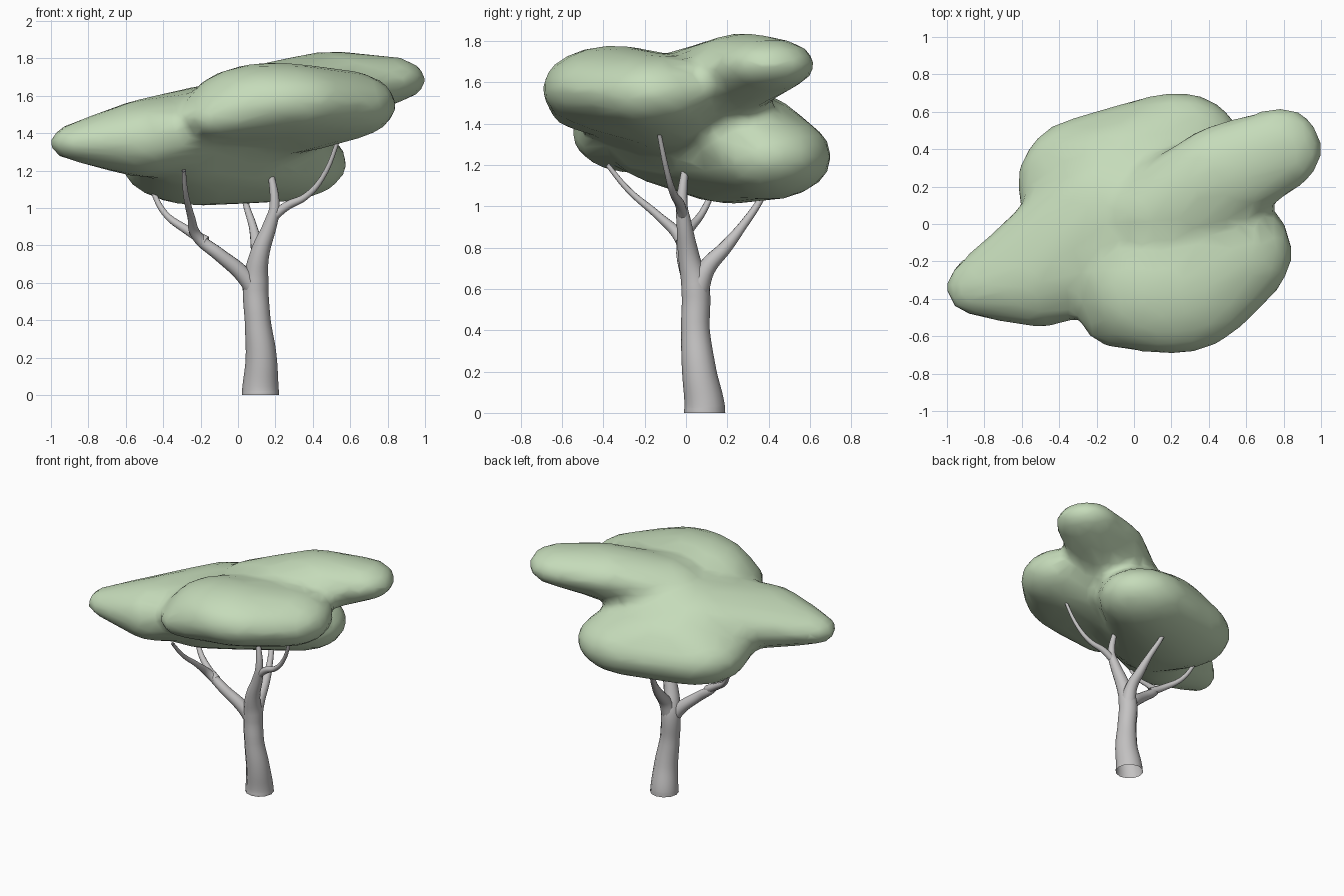
import bpy, bmesh
from mathutils import Vector

cube = bpy.data.objects.get("Cube")
if cube:
    bpy.data.objects.remove(cube, do_unlink=True)


def material(name, colour):
    m = bpy.data.materials.new(name)
    m.use_nodes = True
    m.diffuse_color = colour
    bsdf = next(n for n in m.node_tree.nodes if n.type == 'BSDF_PRINCIPLED')
    bsdf.inputs["Base Color"].default_value = colour
    bsdf.inputs["Roughness"].default_value = 0.8
    return m


leaf_green = material("leaf green", (0.56, 0.71, 0.49, 1))
bark_grey = material("bark grey", (0.55, 0.54, 0.54, 1))


def limb(name, points):
    """Tapered round limb through (x, y, z, radius) points."""
    curve = bpy.data.curves.new(name, 'CURVE')
    curve.dimensions = '3D'
    curve.bevel_depth = 1.0
    curve.bevel_resolution = 4
    curve.resolution_u = 6
    spline = curve.splines.new('BEZIER')
    spline.bezier_points.add(len(points) - 1)
    for p, (x, y, z, r) in zip(spline.bezier_points, points):
        p.co = (x, y, z)
        p.radius = r
        p.handle_left_type = p.handle_right_type = 'AUTO'
    # straight start, so the trunk is cut square at the ground
    first = spline.bezier_points[0]
    first.handle_left_type = first.handle_right_type = 'VECTOR'
    curve.materials.append(bark_grey)
    obj = bpy.data.objects.new(name, curve)
    bpy.context.collection.objects.link(obj)


# Trunk, running on into the upright twig
limb("trunk", [(.12, .09, 0, .1), (.12, .09, .03, .098), (.124, .064, .2, .083),
               (.105, .046, .4, .069), (.095, .046, .6, .069), (.115, .015, .75, .052),
               (.175, -.01, .92, .036), (.195, -.02, 1.0, .028), (.17, 0, 1.22, .014)])

# Branches and their twigs
limb("left_twig", [(.185, -.015, .95, .026), (.26, -.03, 1.01, .024), (.36, -.06, 1.06, .018),
                   (.45, -.09, 1.16, .014), (.55, -.14, 1.4, .01)])
limb("right_branch", [(.09, .04, .56, .05), (.02, .02, .65, .044), (-.1, -.01, .75, .036),
                      (-.22, -.03, .85, .03), (-.25, -.13, .95, .02),
                      (-.28, -.28, 1.08, .014), (-.29, -.38, 1.2, .011)])
limb("right_twig", [(-.17, -.02, .82, .03), (-.27, .01, .88, .024),
                    (-.39, .08, .97, .017), (-.47, .15, 1.12, .012)])
limb("back_branch", [(.1, .05, .58, .06), (.11, .1, .7, .044), (.1, .19, .8, .033),
                     (.08, .27, .9, .022), (.04, .36, 1.03, .016), (.02, .42, 1.15, .013)])

# Canopy: each pad is the skin drawn round a few blobs (centre, half sizes)
pads = {
    "right": [((-.87, -.34, 1.35), (.13, .14, .09)), ((-.5, -.28, 1.37), (.27, .27, .2)),
              ((-.05, .03, 1.43), (.45, .4, .23))],
    "front": [((-.1, -.42, 1.48), (.2, .24, .12)), ((.2, -.35, 1.57), (.45, .34, .2)),
              ((.55, -.15, 1.55), (.29, .3, .18)), ((.25, -.1, 1.5), (.4, .3, .2))],
    "left": [((.78, .4, 1.685), (.22, .22, .12)), ((.5, .28, 1.68), (.3, .25, .15)),
             ((.15, .05, 1.56), (.3, .25, .2))],
    "back": [((.22, .4, 1.24), (.36, .3, .2)), ((-.2, .22, 1.24), (.42, .36, .22)),
             ((0, .18, 1.42), (.42, .35, .14)), ((-.25, -.08, 1.3), (.3, .28, .19))],
}
swell = Vector((.01, .01, .01))

# Points of a unit ball, reused for every blob
ball = bmesh.new()
bmesh.ops.create_icosphere(ball, subdivisions=3, radius=1)
ball_points = [v.co.copy() for v in ball.verts]
ball.free()

bm = bmesh.new()
for blobs in pads.values():
    pad_verts = [bm.verts.new(Vector(centre) + p * (Vector(half) + swell))
                 for centre, half in blobs for p in ball_points]
    bmesh.ops.convex_hull(bm, input=pad_verts)
    loose = [v for v in bm.verts if not v.link_faces]
    bmesh.ops.delete(bm, geom=loose, context='VERTS')
bmesh.ops.recalc_face_normals(bm, faces=bm.faces)
mesh = bpy.data.meshes.new("canopy")
bm.to_mesh(mesh)
bm.free()
mesh.materials.append(leaf_green)
canopy = bpy.data.objects.new("canopy", mesh)
bpy.context.collection.objects.link(canopy)

# Melt the pads into one soft, lightly faceted mass
remesh = canopy.modifiers.new("melt", 'REMESH')
remesh.mode = 'VOXEL'
remesh.voxel_size = 0.04
remesh.use_smooth_shade = True
smooth = canopy.modifiers.new("soften", 'SMOOTH')
smooth.factor = 0.5
smooth.iterations = 8
simplify = canopy.modifiers.new("simplify", 'DECIMATE')
simplify.ratio = 0.15
